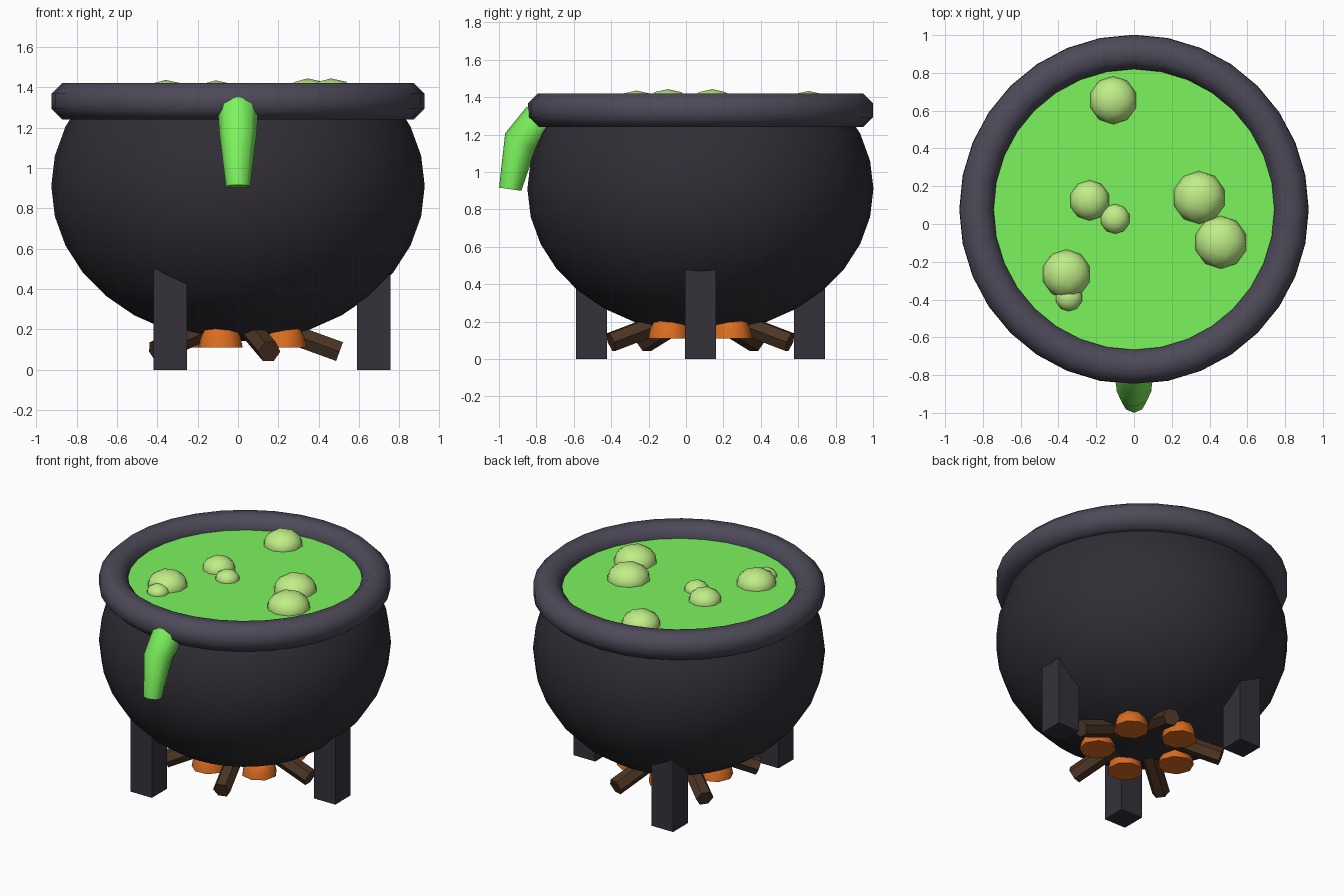
import bpy, bmesh
from math import sin, cos, pi, radians
from mathutils import Vector, Matrix

if "Cube" in bpy.data.objects:
    bpy.data.objects.remove(bpy.data.objects["Cube"])

CY = 0.077  # pot axis in y


def finish(name, bm, color, smooth=35):
    bmesh.ops.recalc_face_normals(bm, faces=bm.faces)
    me = bpy.data.meshes.new(name)
    bm.to_mesh(me)
    bm.free()
    ob = bpy.data.objects.new(name, me)
    bpy.context.collection.objects.link(ob)
    mat = bpy.data.materials.get(color[0]) or bpy.data.materials.new(color[0])
    mat.diffuse_color = (*color[1], 1)
    mat.use_nodes = True
    mat.node_tree.nodes["Principled BSDF"].inputs["Base Color"].default_value = mat.diffuse_color
    me.materials.append(mat)
    if smooth:
        bpy.ops.object.select_all(action='DESELECT')
        ob.select_set(True)
        bpy.context.view_layer.objects.active = ob
        bpy.ops.object.shade_smooth_by_angle(angle=radians(smooth))
    return ob


def loft(bm, rings, closed=False, caps=(True, True)):
    """Skin a list of point rings, optionally capped or joined end to end."""
    vs = [[bm.verts.new(p) for p in r] for r in rings]
    n = len(vs[0])
    pairs = list(zip(vs, vs[1:])) + ([(vs[-1], vs[0])] if closed else [])
    for a, b in pairs:
        for i in range(n):
            j = (i + 1) % n
            bm.faces.new((a[i], a[j], b[j], b[i]))
    if not closed:
        for cap, ring in zip(caps, (vs[0], vs[-1])):
            if cap:
                bm.faces.new(ring)


def circle(r, z, n, x=0, y=CY, phase=0):
    return [Vector((x + r * cos(phase + 2 * pi * i / n),
                    y + r * sin(phase + 2 * pi * i / n), z)) for i in range(n)]


IRON = ("iron", (0.03, 0.027, 0.036))
RIM = ("rim_iron", (0.075, 0.068, 0.1))
LEG = ("leg_iron", (0.035, 0.031, 0.042))
GREEN = ("brew_green", (0.2, 0.9, 0.11))
PALE = ("bubble_green", (0.53, 0.85, 0.24))
WOOD = ("wood", (0.07, 0.035, 0.018))
EMBER = ("ember", (0.7, 0.15, 0.015))

# Bowl: squashed sphere, open at the liquid line
bm = bmesh.new()
step = pi / 16
loft(bm, [circle(0.925 * sin(k * step), 0.91 + 0.77 * cos(k * step), 32)
          for k in range(5, 16)], caps=(False, False))
bm.verts.ensure_lookup_table()
low = list(bm.verts)[-32:]
tip = bm.verts.new((0, CY, 0.14))
for i in range(32):
    bm.faces.new((low[i], low[(i + 1) % 32], tip))
finish("bowl", bm, IRON)

# Rim: octagonal section ring
bm = bmesh.new()
R8 = 0.09 / cos(pi / 8)
loft(bm, [circle(0.833 + R8 * cos(a), 1.33 + R8 * sin(a), 32)
          for a in [pi / 8 + k * pi / 4 for k in range(8)]], closed=True)
finish("rim", bm, RIM, 50)

# Liquid surface
bm = bmesh.new()
bm.faces.new([bm.verts.new(p) for p in circle(0.769, 1.338, 32)])
finish("liquid", bm, GREEN, 0)

# Bubbles: flattened low-poly balls
for x, y, r in [(0.345, 0.14, 0.14), (0.46, -0.097, 0.14), (-0.11, 0.655, 0.127),
                (-0.235, 0.125, 0.107), (-0.1, 0.027, 0.079),
                (-0.358, -0.265, 0.13), (-0.345, -0.39, 0.072)]:
    bm = bmesh.new()
    bmesh.ops.create_icosphere(bm, subdivisions=2, radius=r,
                               matrix=Matrix.Translation((x, y, 1.338)) @ Matrix.Diagonal((1, 1, 0.75, 1)))
    finish("bubble", bm, PALE, 40)

# Drip over the front of the rim
bm = bmesh.new()
rings = []
for y, z, r, tilt in [(-0.78, 1.28, 0.1, 45), (-0.885, 1.165, 0.092, 27), (-0.94, 0.908, 0.06, 8)]:
    t = radians(tilt)
    u = Vector((0, -cos(t), sin(t)))
    rings.append([Vector((0, y, z)) + r * (cos(a) * u + sin(a) * Vector((1, 0, 0)))
                  for a in [k * pi / 4 for k in range(8)]])
loft(bm, rings)
finish("drip", bm, GREEN, 50)

# Three square legs
for k in range(3):
    a = k * 2 * pi / 3
    bm = bmesh.new()
    bmesh.ops.create_cube(bm, size=1, matrix=Matrix.Translation(
        (0.673 * cos(a), CY + 0.673 * sin(a), 0.25)) @ Matrix.Diagonal((0.166, 0.166, 0.5, 1)))
    finish("leg", bm, LEG, 0)

# Fire: five sloping logs with five embers between them
for k in range(5):
    a = k * 2 * pi / 5
    bm = bmesh.new()
    d = Vector((cos(radians(20)), 0, -sin(radians(20))))
    up = Vector((-d.z, 0, d.x))
    end = Vector((0.503, 0, 0.09))
    place = Matrix.Translation((0, CY, 0)) @ Matrix.Rotation(a, 4, 'Z')
    loft(bm, [[place @ (c + 0.057 * (cos(q) * Vector((0, 1, 0)) + sin(q) * up))
               for q in [i * pi / 3 for i in range(6)]]
              for c in (end - 0.4 * d, end)])
    finish("log", bm, WOOD, 0)

    b = a + pi / 5
    bm = bmesh.new()
    loft(bm, [circle(r, z, 8, 0.28 * cos(b), CY + 0.28 * sin(b), b)
              for r, z in [(0.115, 0.11), (0.105, 0.16), (0.083, 0.205), (0.03, 0.23)]])
    finish("ember", bm, EMBER, 50)
